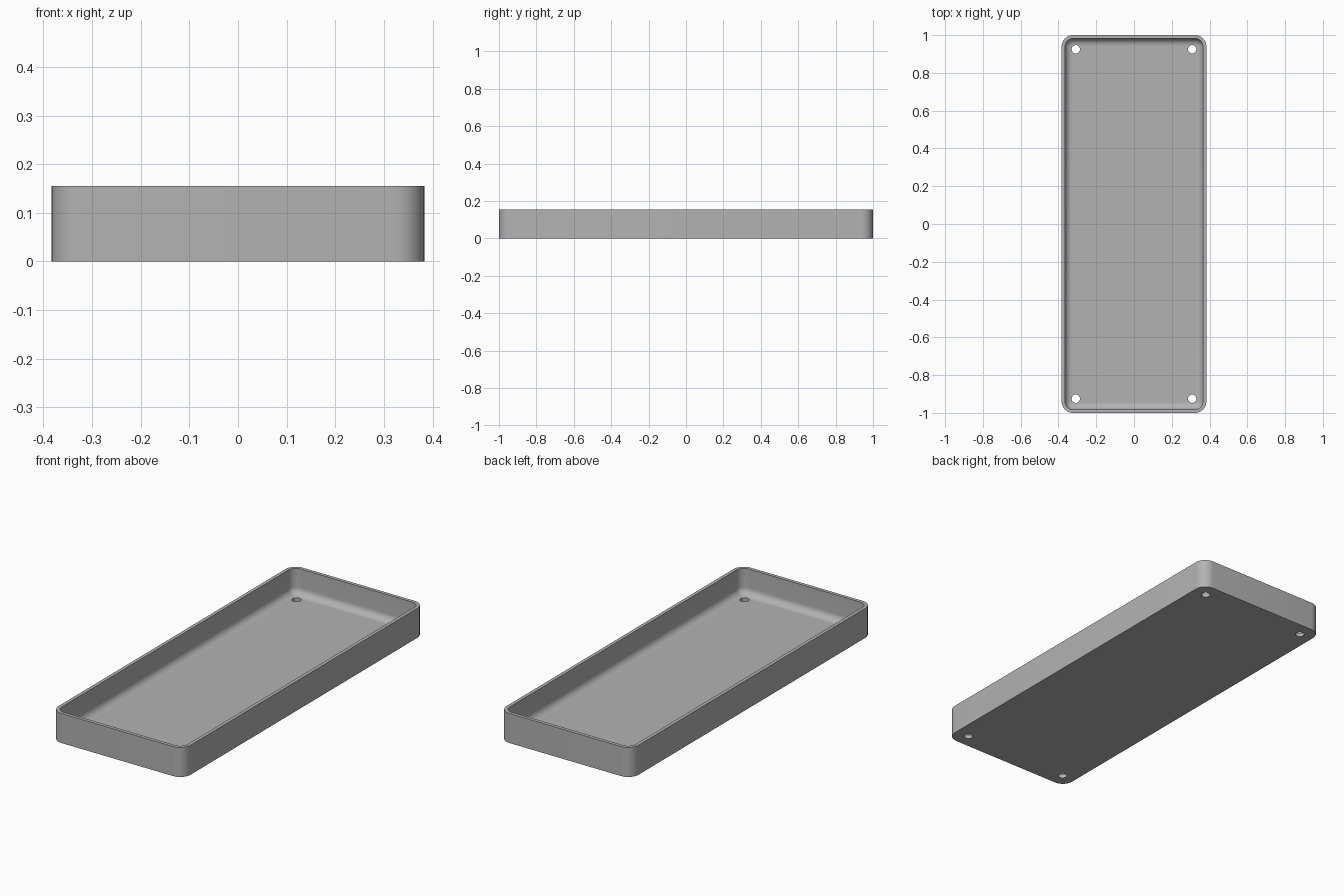
import bpy, bmesh, math
from math import sin, cos, pi

cube = bpy.data.objects.get("Cube")
if cube:
    bpy.data.objects.remove(cube, do_unlink=True)

HALF_X, HALF_Y, HEIGHT = 0.383, 1.0, 0.155
CORNER, WALL, FLOOR, FILLET = 0.06, 0.018, 0.02, 0.036
HOLE_X, HOLE_Y, HOLE_R = 0.308, 0.925, 0.022
STEPS = 10

grey = bpy.data.materials.new("plain grey")
grey.use_nodes = True
colour = (0.45, 0.45, 0.45, 1)
grey.diffuse_color = colour
grey.node_tree.nodes["Principled BSDF"].inputs["Base Color"].default_value = colour


def ring(bm, inset, z):
    """Rounded rectangle, inset from the outer wall, at height z."""
    r = CORNER - inset
    verts = []
    for quarter, (sx, sy) in enumerate([(1, 1), (-1, 1), (-1, -1), (1, -1)]):
        for i in range(STEPS + 1):
            a = (quarter + i / STEPS) * pi / 2
            verts.append(bm.verts.new((sx * (HALF_X - CORNER) + r * cos(a),
                                       sy * (HALF_Y - CORNER) + r * sin(a), z)))
    return verts


# Wall section: outside base, rim, inside wall, then the fillet to the floor
section = [(0, 0), (0, HEIGHT), (WALL, HEIGHT)]
for i in range(STEPS + 1):
    a = i / STEPS * pi / 2
    section.append((WALL + FILLET * (1 - cos(a)), FLOOR + FILLET * (1 - sin(a))))

bm = bmesh.new()
rings = [ring(bm, inset, z) for inset, z in section]
for lower, upper in zip(rings, rings[1:]):
    for i in range(len(lower)):
        j = (i + 1) % len(lower)
        bm.faces.new((lower[i], lower[j], upper[j], upper[i]))
bm.faces.new(rings[0][::-1])
bm.faces.new(rings[-1])
bmesh.ops.recalc_face_normals(bm, faces=bm.faces)
mesh = bpy.data.meshes.new("tray")
bm.to_mesh(mesh)
bm.free()
mesh.materials.append(grey)
tray = bpy.data.objects.new("tray", mesh)
bpy.context.collection.objects.link(tray)

# Four screw holes through the floor
bm = bmesh.new()
for sx in (-1, 1):
    for sy in (-1, 1):
        made = bmesh.ops.create_cone(bm, cap_ends=True, segments=32, radius1=HOLE_R,
                                     radius2=HOLE_R, depth=0.2)
        bmesh.ops.translate(bm, verts=made["verts"], vec=(sx * HOLE_X, sy * HOLE_Y, 0))
mesh = bpy.data.meshes.new("hole_cutter")
bm.to_mesh(mesh)
bm.free()
mesh.materials.append(grey)
cutter = bpy.data.objects.new("hole_cutter", mesh)
bpy.context.collection.objects.link(cutter)

bpy.ops.object.select_all(action="DESELECT")
tray.select_set(True)
bpy.context.view_layer.objects.active = tray
cut = tray.modifiers.new("screw_holes", "BOOLEAN")
cut.object = cutter
cut.solver = "EXACT"
bpy.ops.object.modifier_apply(modifier=cut.name)
bpy.data.objects.remove(cutter, do_unlink=True)
bpy.ops.object.shade_smooth_by_angle(angle=math.radians(35))
